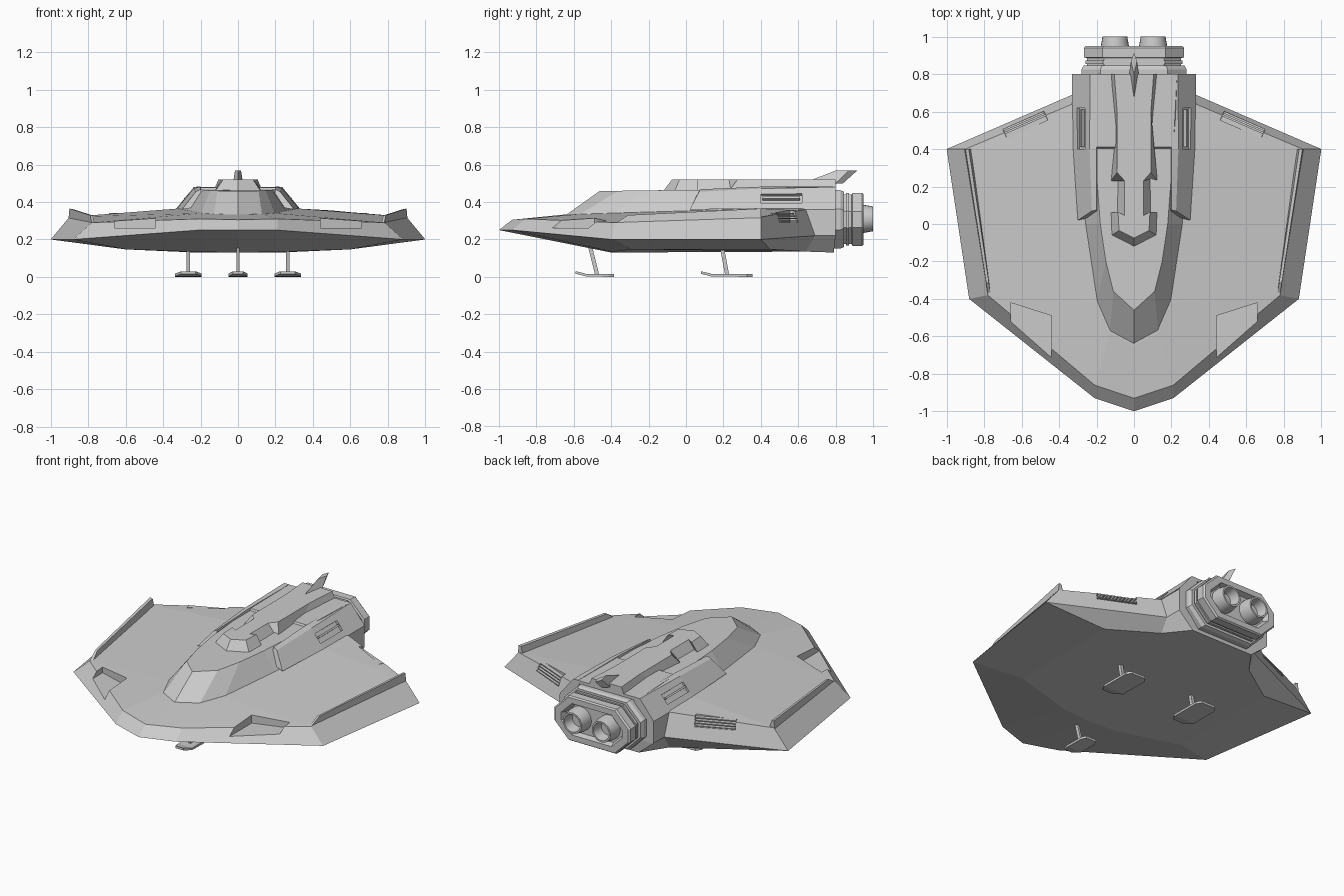
import bpy, bmesh, math
from mathutils import Matrix, Vector

if "Cube" in bpy.data.objects:
    bpy.data.objects.remove(bpy.data.objects["Cube"])


def loft(name, rings, smooth=False):
    """Closed solid through rings of equal point count, capped at both ends."""
    bm = bmesh.new()
    vr = [[bm.verts.new(p) for p in r] for r in rings]
    n = len(vr[0])
    for a, b in zip(vr, vr[1:]):
        for i in range(n):
            j = (i + 1) % n
            bm.faces.new((a[i], a[j], b[j], b[i]))
    bm.faces.new(vr[0])
    bm.faces.new(vr[-1])
    bmesh.ops.recalc_face_normals(bm, faces=bm.faces)
    me = bpy.data.meshes.new(name)
    bm.to_mesh(me)
    bm.free()
    ob = bpy.data.objects.new(name, me)
    bpy.context.collection.objects.link(ob)
    if smooth:
        me.shade_smooth()
        me.set_sharp_from_angle(angle=math.radians(35))
    return ob


def sym(half):
    """Half outline starting on the centre line -> full mirrored ring."""
    return half + [(-x, y, z) for x, y, z in reversed(half[1:])]


def prism(name, outline, z0, z1):
    return loft(name, [[(x, y, z) for x, y in outline] for z in (z0, z1)])


def box(name, centre, size, axis='Z', angle=0):
    m = Matrix.Translation(centre) @ Matrix.Rotation(angle, 4, axis)
    corners = [(-1, -1), (1, -1), (1, 1), (-1, 1)]
    return loft(name, [[m @ Vector((x * size[0] / 2, y * size[1] / 2, z * size[2] / 2))
                        for x, y in corners] for z in (-1, 1)])


def cut(ob, cutter):
    cutter.hide_render = True
    cutter.hide_viewport = True
    mod = ob.modifiers.new("cut", 'BOOLEAN')
    mod.operation = 'DIFFERENCE'
    mod.solver = 'EXACT'
    mod.object = cutter


# Main hull: belly, lower rim, deck edge, deck centre
hull = loft("hull", [
    sym([(0, -.40, .13), (.2, -.39, .133), (.6, -.29, .147), (.6, .45, .147), (.33, .64, .135), (.22, .79, .13)]),
    sym([(0, -1, .25), (.21, -.93, .25), (.88, -.40, .2), (1, .4, .2), (.33, .69, .22), (.33, .8, .22)]),
    sym([(0, -.93, .305), (.21, -.86, .31), (.78, -.38, .29), (.9, .4, .32), (.33, .64, .36), (.33, .8, .36)]),
    sym([(0, -.65, .333), (.13, -.58, .335), (.2, -.42, .34), (.32, .4, .365), (.32, .6, .37), (.32, .8, .37)]),
])

# Canopy and fuselage spine
loft("canopy", [
    sym([(0, -.65, .325), (.13, -.58, .327), (.2, -.42, .332), (.26, 0, .35), (.31, .4, .36), (.31, .79, .36)]),
    sym([(0, -.46, .46), (.11, -.36, .46), (.15, -.2, .462), (.18, 0, .465), (.21, .4, .467), (.21, .79, .47)]),
])
loft("rear_roof", [
    [(-.23, .4, .46), (.23, .4, .46), (.23, .8, .46), (-.23, .8, .46)],
    [(-.21, .41, .478), (.21, .41, .478), (.23, .8, .481), (-.23, .8, .481)]])

# Raised dorsal block with a waist behind its wedge front
loft("dorsal_block", [
    sym([(0, -.12, .46), (.12, -.06, .46), (.125, .06, .46), (.09, .04, .46), (.09, .24, .46),
         (.125, .23, .46), (.1, .5, .46), (.13, .8, .46)]),
    sym([(0, -.075, .52), (.08, -.035, .52), (.085, .065, .52), (.05, .045, .52), (.05, .23, .52),
         (.09, .275, .52), (.09, .6, .52), (.105, .8, .52)]),
])

# Tail fin
loft("tail_fin", [
    [(0, .65, .51), (.027, .8, .50), (0, .84, .50), (-.027, .8, .50)],
    [(0, .80, .568), (.016, .87, .568), (0, .915, .568), (-.016, .87, .568)]])

for s, side in ((1, "right"), (-1, "left")):
    # Shroud over the fuselage flank, with a recessed intake
    secs = [[(.30, .02, .36), (.225, .07, .455), (.2, .075, .468), (.18, .05, .38)],
            [(.325, .4, .365), (.237, .4, .472), (.2, .4, .482), (.18, .4, .38)],
            [(.33, .8, .365), (.235, .8, .481), (.2, .8, .482), (.18, .8, .38)]]
    shroud = loft(side + "_shroud", [[(s * x, y, z) for x, y, z in r] for r in secs])
    cut(shroud, box(side + "_intake_cutter", (s * .29, .51, .425), (.065, .22, .05),
                    'Y', s * math.radians(50)))
    box(side + "_intake_bar", (s * .272, .51, .415), (.012, .2, .03), 'Y', s * math.radians(50))

    # Raised lip along the wing tip
    lip = [[(.78, -.38, .285), (.79, -.31, .33), (.775, -.31, .328), (.765, -.37, .285)],
           [(.905, .4, .31), (.9, .4, .365), (.882, .4, .362), (.87, .4, .315)]]
    loft(side + "_wing_lip", [[(s * x, y, z) for x, y, z in r] for r in lip])

    # Notch in the leading edge
    notch = [(.44, -.49), (.66, -.42), (.66, -.62), (.44, -.82)]
    cut(hull, prism(side + "_notch_cutter", [(s * x, y) for x, y in notch], .262, .45))

    # Grille in the trailing edge
    ang = math.radians(-23.6) * s
    nx, ny = .4 * s, .916
    cut(hull, box(side + "_vent_cutter", (s * .58 + .02 * nx, .53 + .02 * ny, .36),
                  (.24, .09, .14), 'Z', ang))
    for i in range(4):
        d = .012 - .009 * i
        box(side + "_vent_slat_%d" % i, (s * .58 + d * nx, .53 + d * ny, .298 + .013 * i),
            (.238, .03, .006), 'Z', ang)


# Engine housing: stacked chamfered rings with a recessed back
def oct_ring(y, w, h, c, zc=.307):
    q = [(w, h - c), (w - c, h), (c - w, h), (-w, h - c),
         (-w, c - h), (c - w, -h), (w - c, -h), (w, c - h)]
    return [(x, y, zc + z) for x, z in q]


loft("engine_housing", [oct_ring(*r) for r in (
    (.79, .28, .156, .1), (.825, .28, .156, .1), (.845, .27, .148, .1), (.845, .25, .132, .09),
    (.885, .25, .132, .09), (.89, .268, .142, .1), (.94, .268, .142, .1), (.95, .258, .135, .095),
    (.95, .215, .1, .075), (.915, .2, .09, .07))])
loft("engine_band", [oct_ring(y, .26, .14, .095) for y in (.855, .872)])

# Twin nozzles
for s, side in ((1, "right"), (-1, "left")):
    rings = []
    for y, r in ((.91, .076), (.945, .076), (1, .066), (1, .055), (.935, .045)):
        rings.append([(s * .102 + r * math.cos(a), y, .31 + r * math.sin(a))
                      for a in (i * math.tau / 24 for i in range(24))])
    loft(side + "_nozzle", rings, True)


# Landing gear: raked strut on a skid with upturned toe
def leg(name, x, y0, y1, w, ytop, ybot, r):
    t = .014
    secs = ((y0, .55, .016), (y0 + .05, 1, .004), (y0 + .055, 1, .002), (y1 - .03, 1, 0), (y1, .7, 0))
    loft(name + "_skid", [[(x - w * k, y, z), (x + w * k, y, z), (x + w * k, y, z + t),
                           (x - w * k, y, z + t)] for y, k, z in secs])
    loft(name + "_strut", [[(x - r, y - .011, z), (x + r, y - .011, z), (x + r, y + .011, z),
                            (x - r, y + .011, z)] for y, z in ((ybot, .01), (ytop, .17))])


leg("front_leg", 0, -.59, -.385, .05, -.515, -.475, .007)
leg("right_rear_leg", .265, .08, .355, .07, .19, .22, .01)
leg("left_rear_leg", -.265, .08, .355, .07, .19, .22, .01)
